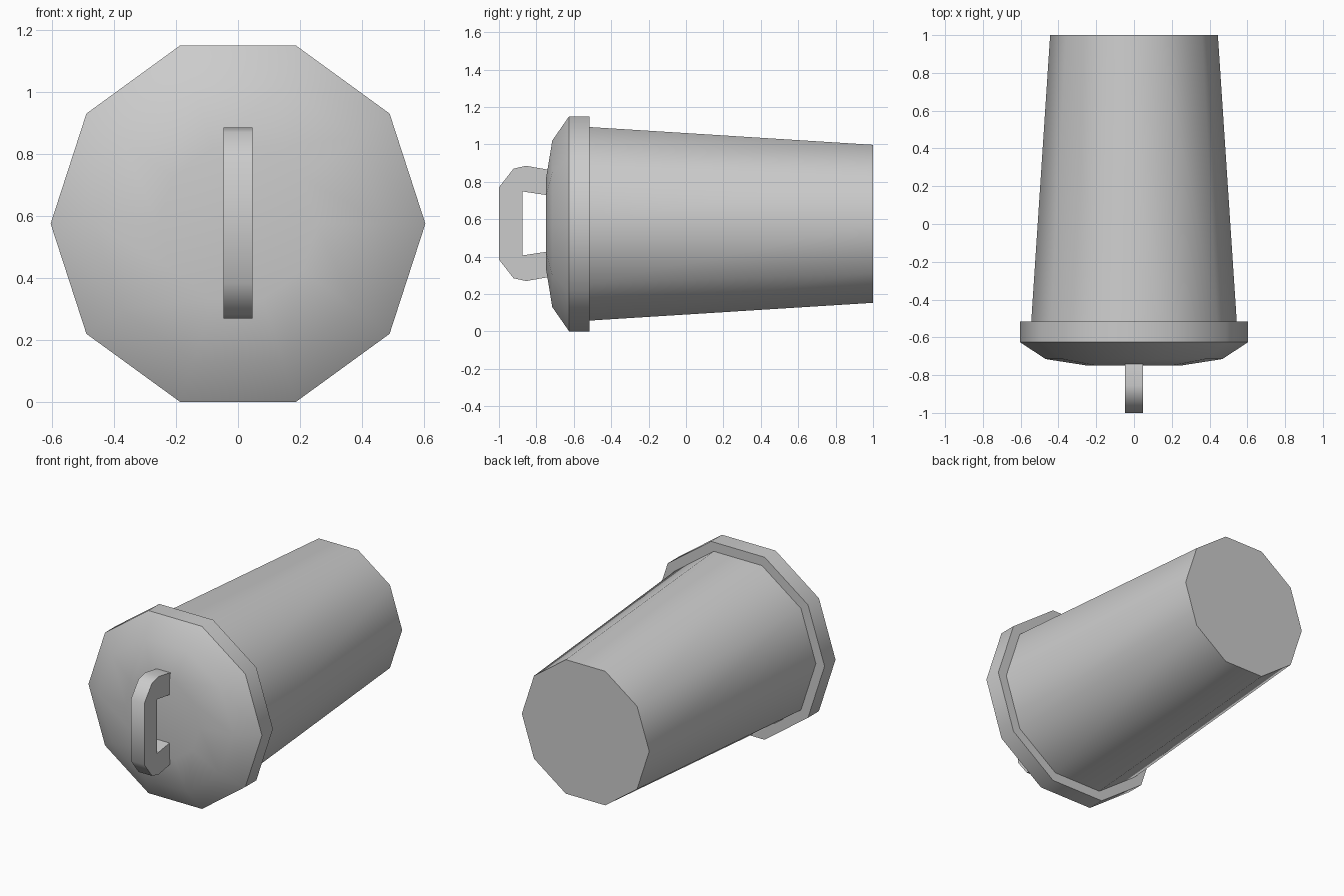
import bpy, bmesh, math

if "Cube" in bpy.data.objects:
    bpy.data.objects.remove(bpy.data.objects["Cube"])

SIDES = 10
CZ = 0.575  # height of the long axis


def finish(name, bm):
    bmesh.ops.recalc_face_normals(bm, faces=bm.faces)
    mesh = bpy.data.meshes.new(name)
    bm.to_mesh(mesh)
    bm.free()
    ob = bpy.data.objects.new(name, mesh)
    bpy.context.collection.objects.link(ob)
    bpy.ops.object.select_all(action='DESELECT')
    ob.select_set(True)
    bpy.context.view_layer.objects.active = ob
    bpy.ops.object.shade_smooth_by_angle(angle=math.radians(40))
    return ob


def lathe(name, profile):
    """Ten-sided solid around the y axis from (y, radius) pairs, capped at both ends."""
    bm = bmesh.new()
    rings = []
    for y, r in profile:
        angles = [2 * math.pi * i / SIDES for i in range(SIDES)]
        rings.append([bm.verts.new((r * math.cos(a), y, CZ + r * math.sin(a))) for a in angles])
    for a, b in zip(rings, rings[1:]):
        for i in range(SIDES):
            j = (i + 1) % SIDES
            bm.faces.new((a[i], a[j], b[j], b[i]))
    bm.faces.new(rings[0])
    bm.faces.new(rings[-1])
    return finish(name, bm)


# Tapered can body
lathe("can_body", [(-0.516, 0.544), (1.0, 0.444)])

# Domed lid with straight rim
lathe("lid", [(-0.516, 0.6046), (-0.625, 0.6046), (-0.715, 0.468), (-0.748, 0.257)])

# Lid handle: half profile (y, height above axis), mirrored, extruded across x
outer = [(-0.735, 0.287), (-0.855, 0.308), (-0.922, 0.293), (-1.0, 0.193)]
inner = [(-0.875, 0.171), (-0.735, 0.150)]
loop = outer + [(y, -h) for y, h in reversed(outer)]
loop += [(y, -h) for y, h in reversed(inner)] + inner
bm = bmesh.new()
face = bm.faces.new([bm.verts.new((-0.047, y, CZ + h + 0.002)) for y, h in loop])
ext = bmesh.ops.extrude_face_region(bm, geom=[face], use_keep_orig=True)
new_verts = [g for g in ext["geom"] if isinstance(g, bmesh.types.BMVert)]
bmesh.ops.translate(bm, verts=new_verts, vec=(0.094, 0, 0))
finish("lid_handle", bm)
